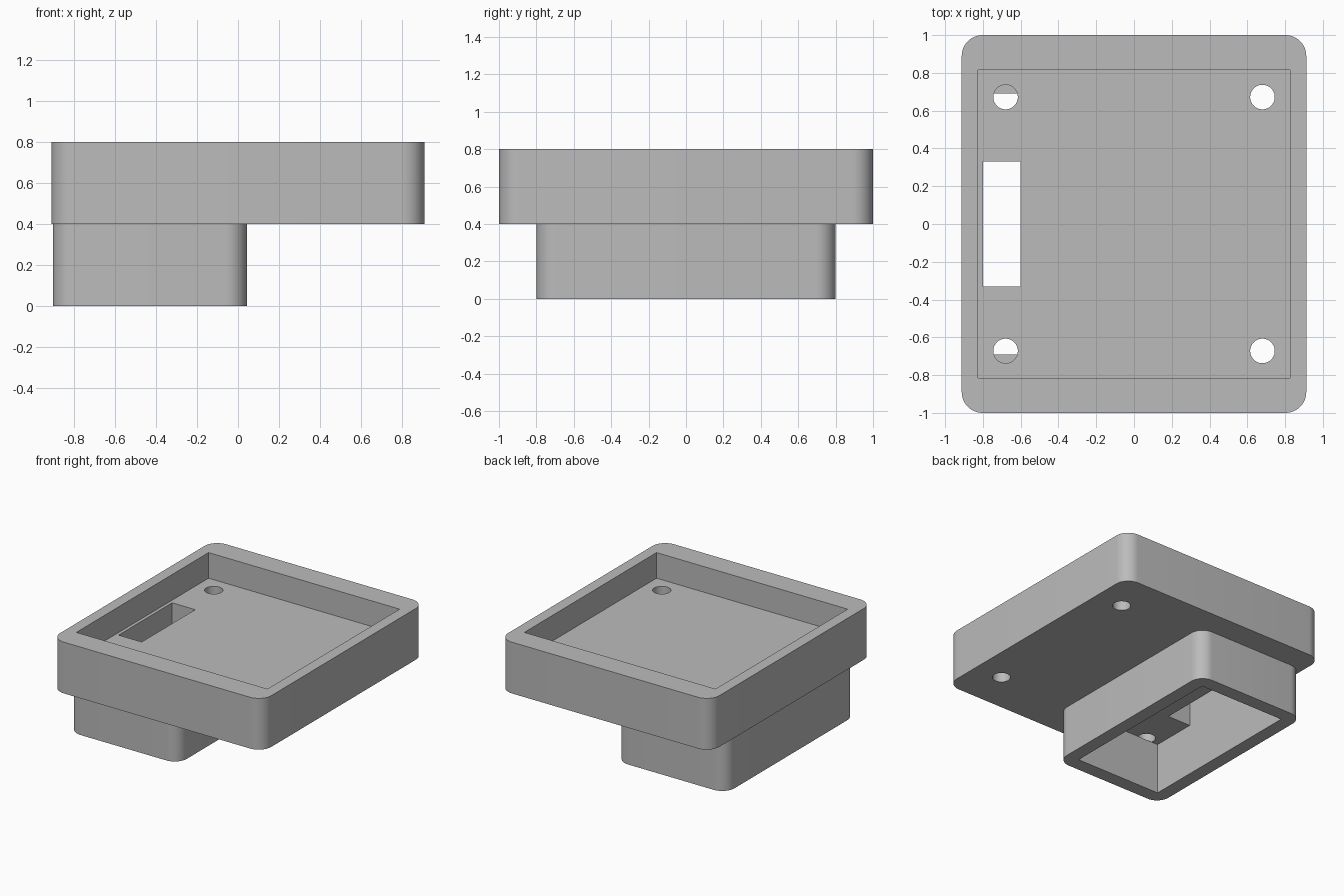
import bpy, bmesh, math

cube = bpy.data.objects.get("Cube")
if cube:
    bpy.data.objects.remove(cube, do_unlink=True)

grey = bpy.data.materials.new("light_grey")
grey.use_nodes = True
color = (0.5, 0.5, 0.5, 1)
grey.diffuse_color = color
grey.node_tree.nodes["Principled BSDF"].inputs["Base Color"].default_value = color


def add_object(name, bm):
    mesh = bpy.data.meshes.new(name)
    bm.to_mesh(mesh)
    bm.free()
    mesh.materials.append(grey)
    obj = bpy.data.objects.new(name, mesh)
    bpy.context.collection.objects.link(obj)
    return obj


def block(name, x, y, z, radius=0):
    """Box spanning three ranges, with optional rounded upright edges."""
    bm = bmesh.new()
    bmesh.ops.create_cube(bm, size=1)
    for v in bm.verts:
        v.co = [lo + (c + 0.5) * (hi - lo) for c, (lo, hi) in zip(v.co, (x, y, z))]
    if radius:
        upright = [e for e in bm.edges if abs(e.verts[0].co.z - e.verts[1].co.z) > 0.01]
        bmesh.ops.bevel(bm, geom=upright, offset=radius, segments=12,
                        profile=0.5, affect='EDGES')
    return add_object(name, bm)


def pin(name, x, y):
    """Upright cylinder used to drill a screw hole."""
    bm = bmesh.new()
    bmesh.ops.create_cone(bm, cap_ends=True, segments=48, radius1=0.065,
                          radius2=0.065, depth=0.6)
    bmesh.ops.translate(bm, verts=bm.verts, vec=(x, y, 0.5))
    return add_object(name, bm)


def cut(obj, cutters):
    """Subtract the cutters, bake the result and remove the cutters."""
    for c in cutters:
        c.hide_render = True
        mod = obj.modifiers.new("cut", 'BOOLEAN')
        mod.operation = 'DIFFERENCE'
        mod.solver = 'EXACT'
        mod.object = c
    bpy.context.view_layer.update()
    baked = bpy.data.meshes.new_from_object(
        obj.evaluated_get(bpy.context.evaluated_depsgraph_get()))
    obj.modifiers.clear()
    obj.data = baked
    for c in cutters:
        bpy.data.objects.remove(c, do_unlink=True)
    bpy.ops.object.select_all(action='DESELECT')
    obj.select_set(True)
    bpy.context.view_layer.objects.active = obj
    bpy.ops.object.shade_smooth_by_angle(angle=math.radians(30))


# Upper tray: open pocket, cable slot and four screw holes
tray = block("upper_tray", (-0.912, 0.912), (-1, 1), (0.4, 0.8), 0.11)
tools = [block("pocket_cutter", (-0.825, 0.825), (-0.815, 0.815), (0.6, 1)),
         block("slot_cutter", (-0.8, -0.6), (-0.33, 0.33), (0.2, 0.7))]
for sx in (-1, 1):
    for sy in (-1, 1):
        tools.append(pin("hole_cutter", sx * 0.68, sy * 0.672))
cut(tray, tools)

# Lower housing: rounded wall open at the bottom, closed by the tray floor
housing = block("lower_housing", (-0.905, 0.045), (-0.8, 0.8), (0, 0.4), 0.105)
cut(housing, [block("cavity_cutter", (-0.8, -0.06), (-0.69, 0.69), (-0.2, 0.6))])
